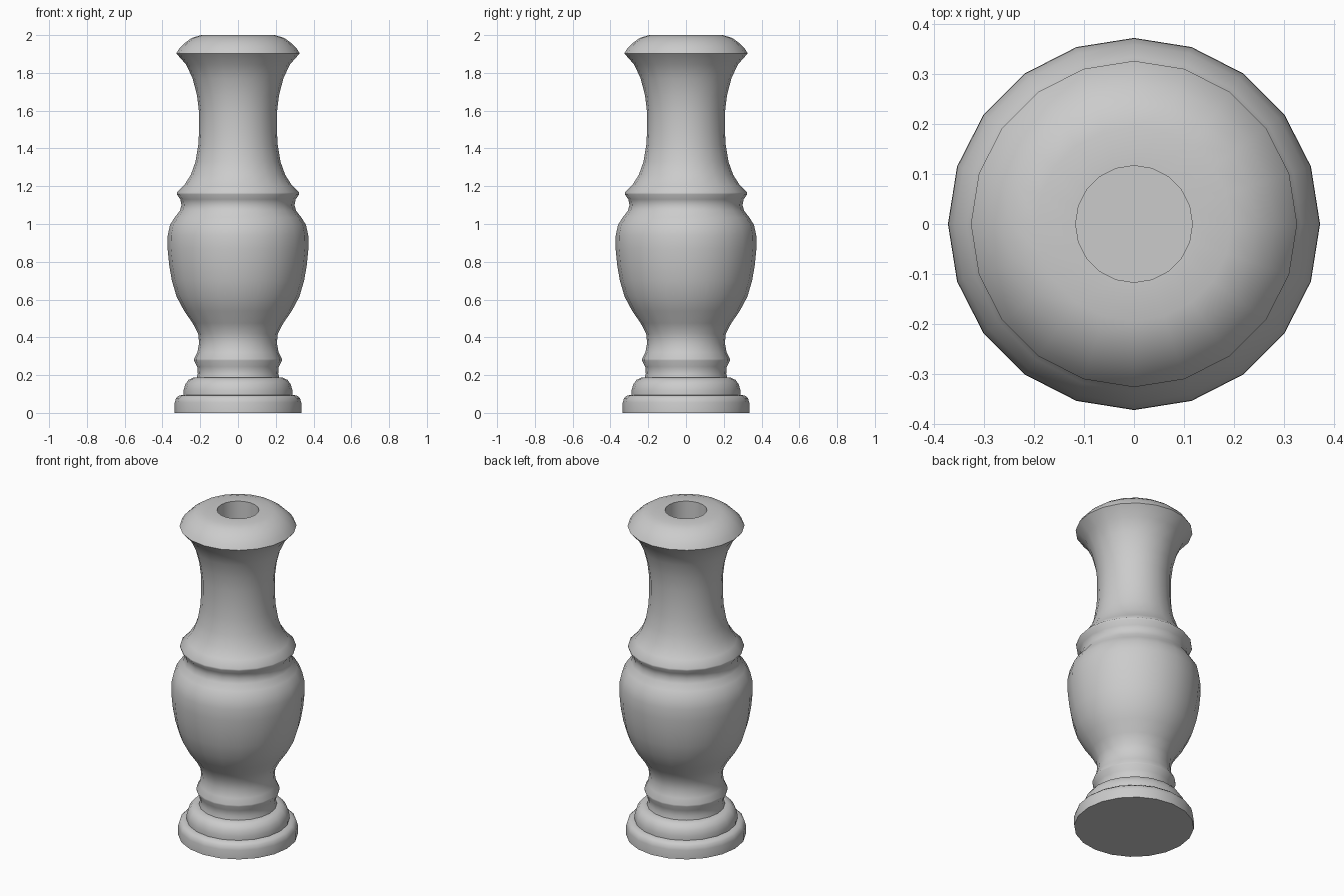
import bpy, bmesh, math

SIDES = 20

# Profile sections (radius, height), from the foot up to the mouth
foot = [(0.335, 0), (0.335, 0.055), (0.328, 0.078), (0.312, 0.092), (0.288, 0.095),
        (0.288, 0.12), (0.28, 0.15), (0.262, 0.175), (0.235, 0.187), (0.218, 0.187)]
collar = [(0.213, 0.21), (0.216, 0.245), (0.233, 0.277), (0.233, 0.286),
          (0.215, 0.32), (0.206, 0.37)]
belly = [(0.211, 0.42), (0.24, 0.475), (0.285, 0.54), (0.325, 0.615), (0.35, 0.70),
         (0.364, 0.78), (0.373, 0.87), (0.372, 0.94), (0.36, 0.995), (0.335, 1.035),
         (0.308, 1.07), (0.299, 1.10), (0.305, 1.13), (0.324, 1.157), (0.324, 1.167)]
neck = [(0.285, 1.205), (0.25, 1.26), (0.225, 1.33), (0.21, 1.42), (0.206, 1.50),
        (0.206, 1.59), (0.217, 1.68), (0.24, 1.77), (0.275, 1.845), (0.327, 1.903)]
rim = [(0.31, 1.93), (0.282, 1.958), (0.245, 1.985), (0.195, 2.0), (0.117, 2.0)]
socket = [(0.117, 1.70)]

# Lathe the profile around the z axis
bm = bmesh.new()
rings = []
for r, z in foot + collar + belly + neck + rim + socket:
    rings.append([bm.verts.new((r * math.cos(math.tau * i / SIDES),
                                r * math.sin(math.tau * i / SIDES), z))
                  for i in range(SIDES)])
for low, high in zip(rings, rings[1:]):
    for i in range(SIDES):
        j = (i + 1) % SIDES
        bm.faces.new((low[i], low[j], high[j], high[i]))

# Underside and floor of the socket
bm.faces.new(rings[0][::-1])
bm.faces.new(rings[-1])
bmesh.ops.recalc_face_normals(bm, faces=bm.faces)

mesh = bpy.data.meshes.new("turned_vase")
bm.to_mesh(mesh)
bm.free()
vase = bpy.data.objects.new("turned_vase", mesh)
bpy.context.collection.objects.link(vase)

# Smooth shading with crisp ridges
bpy.context.view_layer.objects.active = vase
vase.select_set(True)
bpy.ops.object.shade_smooth_by_angle(angle=math.radians(50))
